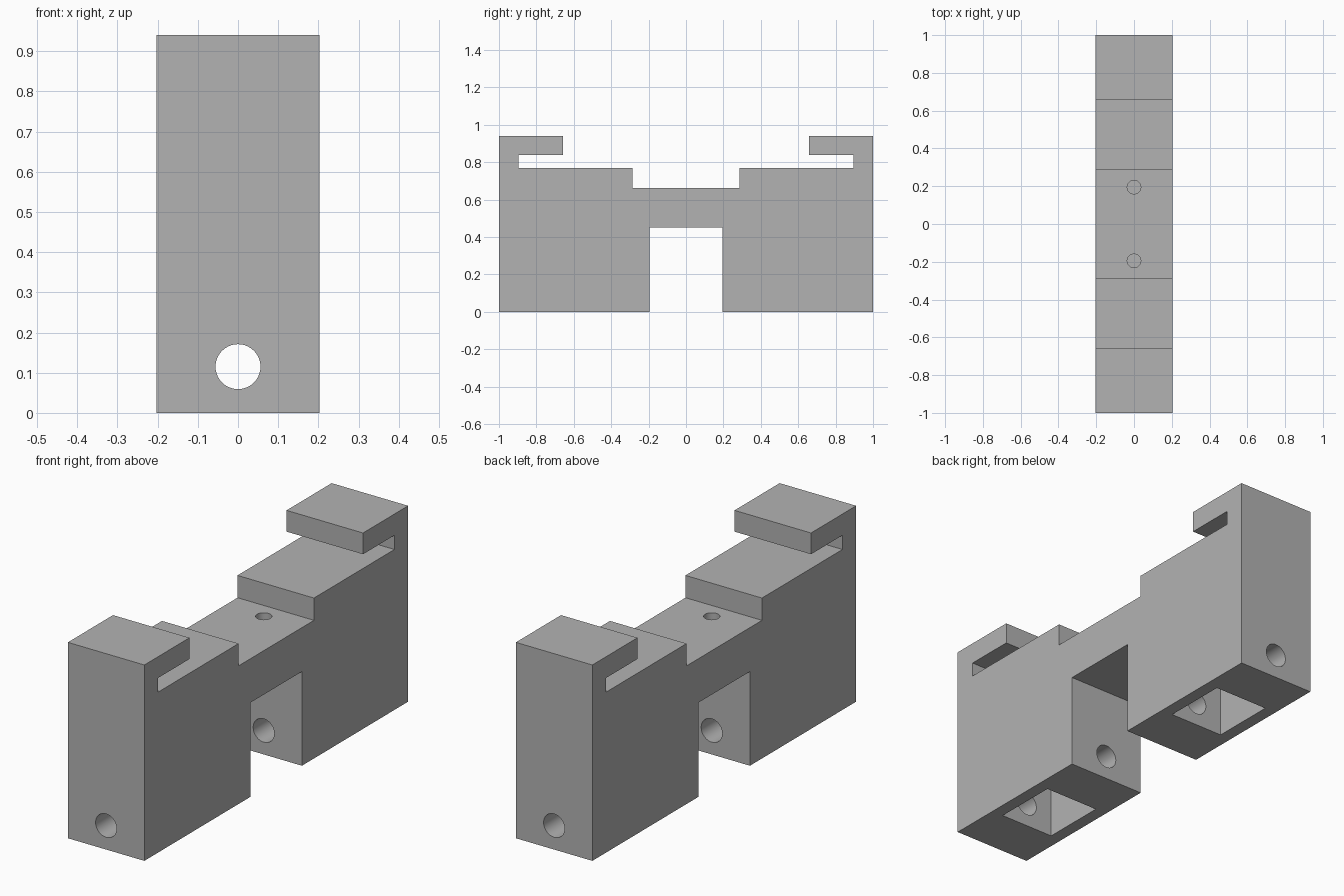
import bpy, bmesh, math
from mathutils import Matrix

cube = bpy.data.objects.get("Cube")
if cube:
    bpy.data.objects.remove(cube, do_unlink=True)

HALF_WIDTH = 0.203

grey = bpy.data.materials.new("plain grey")
grey.use_nodes = True
colour = (0.45, 0.45, 0.45, 1)
grey.diffuse_color = colour
grey.node_tree.nodes["Principled BSDF"].inputs["Base Color"].default_value = colour


def make_object(name, bm):
    bmesh.ops.recalc_face_normals(bm, faces=bm.faces)
    mesh = bpy.data.meshes.new(name)
    bm.to_mesh(mesh)
    bm.free()
    mesh.materials.append(grey)
    obj = bpy.data.objects.new(name, mesh)
    bpy.context.collection.objects.link(obj)
    return obj


def cut(target, name, bm):
    """Subtract a shape from the target and discard the cutter."""
    cutter = make_object(name, bm)
    cutter.hide_render = True
    mod = target.modifiers.new(name, "BOOLEAN")
    mod.operation = "DIFFERENCE"
    mod.solver = "EXACT"
    mod.object = cutter
    bpy.context.view_layer.objects.active = target
    bpy.ops.object.modifier_apply(modifier=mod.name)
    bpy.data.objects.remove(cutter, do_unlink=True)


def cylinder(radius, depth, matrix):
    bm = bmesh.new()
    bmesh.ops.create_cone(bm, cap_ends=True, segments=40, radius1=radius,
                          radius2=radius, depth=depth, matrix=matrix)
    return bm


# Bracket body: half of the side profile, mirrored, then extruded across x
half = [(0.286, 0.663), (0.286, 0.77), (0.896, 0.77), (0.896, 0.838),
        (0.658, 0.838), (0.658, 0.94), (1, 0.94), (1, 0), (0.195, 0), (0.195, 0.452)]
profile = half + [(-y, z) for y, z in reversed(half)]
bm = bmesh.new()
face = bm.faces.new([bm.verts.new((-HALF_WIDTH, y, z)) for y, z in profile])
extruded = bmesh.ops.extrude_face_region(bm, geom=[face])
moved = [v for v in extruded["geom"] if isinstance(v, bmesh.types.BMVert)]
bmesh.ops.translate(bm, verts=moved, vec=(2 * HALF_WIDTH, 0, 0))
body = make_object("bracket_body", bm)

for side in (-1, 1):
    # Square pocket in the underside of each leg
    pocket = bmesh.new()
    bmesh.ops.create_cube(pocket, size=1, matrix=Matrix.Translation((0, side * 0.597, 0.1))
                          @ Matrix.Diagonal((0.286, 0.315, 0.4, 1)))
    cut(body, "leg_pocket", pocket)
    # Blind screw hole in the bridge
    cut(body, "bridge_hole", cylinder(0.036, 0.3, Matrix.Translation((0, side * 0.195, 0.663))))

# Long bolt hole running through both legs
cut(body, "bolt_hole", cylinder(0.056, 2.4, Matrix.Translation((0, 0, 0.115))
                                @ Matrix.Rotation(math.pi / 2, 4, "X")))

bpy.ops.object.select_all(action="DESELECT")
body.select_set(True)
bpy.context.view_layer.objects.active = body
bpy.ops.object.shade_smooth_by_angle(angle=math.radians(30))
